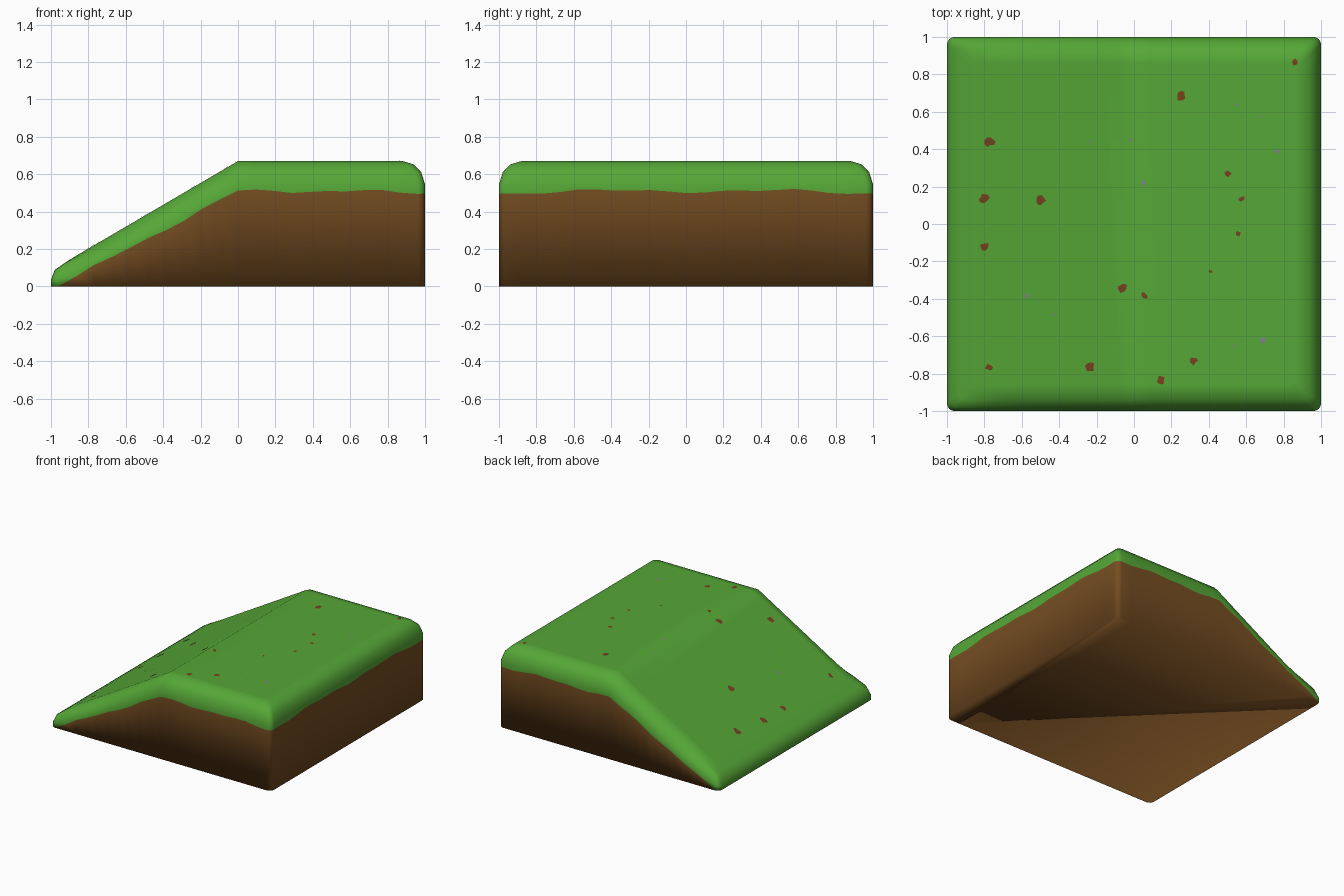
import bpy, bmesh, math, random

if "Cube" in bpy.data.objects:
    bpy.data.objects.remove(bpy.data.objects["Cube"])

random.seed(4)


def material(name, rgb):
    m = bpy.data.materials.new(name)
    m.diffuse_color = (*rgb, 1)
    m.use_nodes = True
    m.node_tree.nodes["Principled BSDF"].inputs["Base Color"].default_value = m.diffuse_color
    return m


GRASS = material("grass green", (0.092, 0.390, 0.038))
DIRT = material("dirt brown", (0.185, 0.077, 0.016))
PATCH = material("bare soil", (0.185, 0.055, 0.014))
STONE = material("pebble grey", (0.22, 0.22, 0.25))

# Rim rounding: (inset from the edge, drop below the top)
RIM = [(0.14, 0.0), (0.12, 0.0), (0.06, 0.018), (0.02, 0.06), (0.0, 0.125)]


def top(x):
    return 0.67 + 0.585 * min(x, 0)


def rim_height(x, drop):
    # the rim gets tighter towards the thin foot of the ramp
    if drop > 0.1:
        return top(x) - min(drop, 0.6 * top(x), 0.078 + 0.062 * (min(x, 0) + 1))
    return top(x) - drop * min(1, top(x) / 0.25) ** 2


def surface(x, y):
    d = 1 - max(abs(x), abs(y))
    for (d0, s0), (d1, s1) in zip(RIM, RIM[1:]):
        if d1 <= d <= d0:
            t = (d0 - d) / (d0 - d1)
            return rim_height(x, s0 + (s1 - s0) * t)
    return top(x)


def grass_line(x, y):
    # wavy lower border of the grass
    a = 5 * (x + 1) + 4 * y
    wave = 0.007 * math.sin(1.7 * a) + 0.005 * math.sin(4.1 * a + 1)
    depth = 0.098 + 0.062 * (min(x, 0) + 1)
    corner = 0.012 * max(0, (abs(x) + abs(y) - 1.6) / 0.4)
    return max(0, top(x) - depth + wave - corner)


def outline(r=0.04, seg=4, n=20):
    # rounded square, counter-clockwise from the front left
    pts = []
    for k in range(4):
        ang = k * math.pi / 2
        c, s = math.cos(ang), math.sin(ang)
        side = [(-1 + r + (2 - 2 * r) * i / n, -1.0) for i in range(n + 1)]
        arc = [(1 - r + r * math.sin(t), -1 + r - r * math.cos(t))
               for t in (math.pi / 2 * j / seg for j in range(1, seg))]
        pts += [(x * c - y * s, x * s + y * c) for x, y in side + arc]
    return pts


base = outline()
N = len(base)


def ring(bm, scale, height):
    return [bm.verts.new((x * scale, y * scale, height(x * scale, y * scale)))
            for x, y in base]


def finish(bm, name, mats, angle=None):
    me = bpy.data.meshes.new(name)
    bm.to_mesh(me)
    bm.free()
    for m in mats:
        me.materials.append(m)
    ob = bpy.data.objects.new(name, me)
    bpy.context.collection.objects.link(ob)
    if angle:
        bpy.ops.object.select_all(action='DESELECT')
        ob.select_set(True)
        bpy.context.view_layer.objects.active = ob
        bpy.ops.object.shade_smooth_by_angle(angle=math.radians(angle))


# Ramp block: rings stacked from the grass top down to the flat bottom
bm = bmesh.new()
rings = [ring(bm, 1 - d, lambda x, y, s=s: rim_height(x, s)) for d, s in RIM]
rings.append(ring(bm, 1, grass_line))
rings.append(ring(bm, 1, lambda x, y: 0))
for k, (a, b) in enumerate(zip(rings, rings[1:])):
    for i in range(N):
        j = (i + 1) % N
        f = bm.faces.new((a[i], b[i], b[j], a[j]))
        f.material_index = 0 if k < len(RIM) else 1
bm.faces.new(rings[-1][::-1]).material_index = 1

# Flat top and sloping top meet at x = 0
cap = rings[0]
mid = [i for i in range(N) if abs(cap[i].co.x) < 1e-5]
bm.faces.new(cap[mid[0]:mid[1] + 1])
bm.faces.new(cap[mid[1]:] + cap[:mid[0] + 1])
bmesh.ops.remove_doubles(bm, verts=bm.verts, dist=0.0005)
finish(bm, "terrain_ramp", [GRASS, DIRT], 120)


# Small ragged patches lying on the grass
def patches(name, mat, spots):
    bm = bmesh.new()
    for cx, cy, r in spots:
        vs = []
        for i in range(9):
            t = i * math.tau / 9
            q = r * random.uniform(0.55, 1.15)
            x, y = cx + q * math.cos(t), cy + q * math.sin(t)
            vs.append(bm.verts.new((x, y, surface(x, y) + 0.003)))
        mid = bm.verts.new((cx, cy, surface(cx, cy) + 0.004))
        for i in range(9):
            bm.faces.new((mid, vs[i], vs[(i + 1) % 9]))
    finish(bm, name, [mat])


patches("soil_patches", PATCH, [
    (0.86, 0.87, 0.02), (0.25, 0.69, 0.03), (-0.77, 0.44, 0.03),
    (-0.80, 0.14, 0.03), (-0.50, 0.125, 0.028), (-0.80, -0.12, 0.028),
    (0.50, 0.27, 0.02), (0.575, 0.135, 0.018), (0.56, -0.05, 0.015),
    (-0.06, -0.345, 0.026), (0.055, -0.385, 0.022), (0.41, -0.255, 0.012),
    (-0.775, -0.765, 0.022), (-0.24, -0.765, 0.03), (0.315, -0.73, 0.026),
    (0.145, -0.835, 0.023)])
patches("pebbles", STONE, [
    (0.765, 0.39, 0.014), (0.05, 0.22, 0.014), (-0.575, -0.385, 0.014),
    (0.69, -0.625, 0.02), (-0.015, 0.45, 0.009), (-0.235, 0.44, 0.008),
    (0.55, 0.64, 0.008), (0.675, 0.575, 0.007), (-0.43, -0.485, 0.008),
    (0.54, -0.655, 0.008)])
